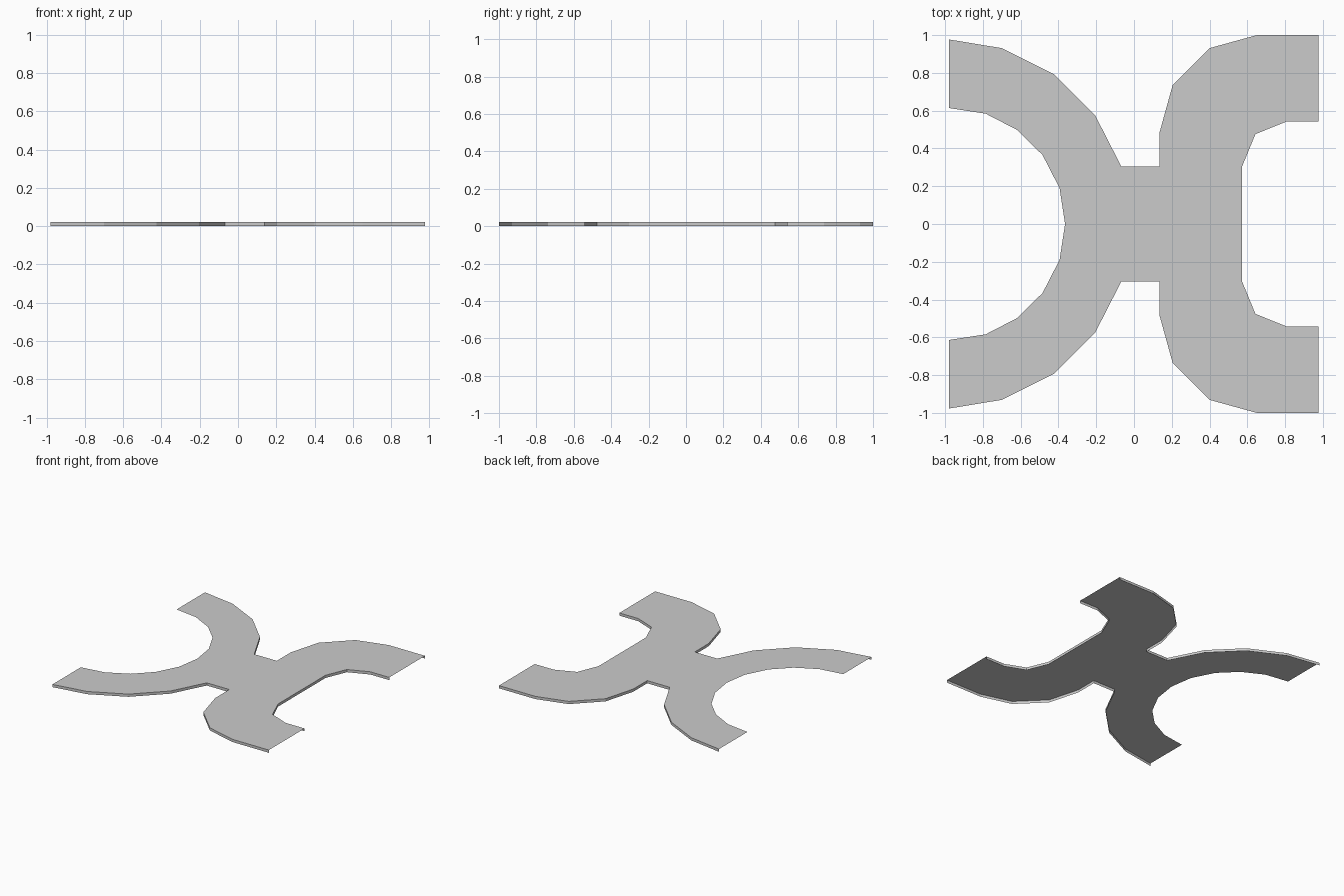
import bpy
import bmesh

cube = bpy.data.objects.get("Cube")
if cube:
    bpy.data.objects.remove(cube)

HEIGHT = 0.022

# Outline of the +y half, split into runs
outer_edge = [(-0.98, 0.977), (-0.70, 0.931), (-0.425, 0.794), (-0.205, 0.574),
              (-0.067, 0.304), (0.135, 0.304), (0.135, 0.484), (0.205, 0.737),
              (0.40, 0.931), (0.65, 1.0), (0.977, 1.0)]
wide_inner = [(0.977, 0.542), (0.807, 0.542), (0.643, 0.476), (0.572, 0.304)]
narrow_inner = [(-0.365, 0), (-0.394, 0.19), (-0.484, 0.365), (-0.617, 0.497),
                (-0.785, 0.584), (-0.98, 0.614)]


def mirrored(run):
    """Reflect a run across y = 0, keeping the winding direction."""
    return [(x, -y) for x, y in reversed(run)]


wide_side = wide_inner + mirrored(wide_inner)
narrow_side = mirrored(narrow_inner) + narrow_inner[1:]
bm = bmesh.new()


def add_run(run):
    return [bm.verts.new((x, y, HEIGHT)) for x, y in run]


# Thin top sheet
rims = [add_run(run) for run in (outer_edge, wide_side, mirrored(outer_edge))]
bare = add_run(narrow_side)
top = bm.faces.new([v for run in rims + [bare] for v in run])
top.normal_update()
if top.normal.z < 0:
    top.normal_flip()

# Hanging rim; the arm ends and the narrow inner curve stay open
for run in rims:
    base = [bm.verts.new((v.co.x, v.co.y, 0)) for v in run]
    for i in range(len(run) - 1):
        bm.faces.new((run[i], run[i + 1], base[i + 1], base[i]))

bmesh.ops.triangulate(bm, faces=[top])
mesh = bpy.data.meshes.new("curved_cross_panel")
bm.to_mesh(mesh)
bm.free()

# Plain grey finish
grey = bpy.data.materials.new("light_grey")
grey.use_nodes = True
colour = (0.6, 0.6, 0.6, 1)
grey.diffuse_color = colour
grey.node_tree.nodes["Principled BSDF"].inputs["Base Color"].default_value = colour
mesh.materials.append(grey)

panel = bpy.data.objects.new("curved_cross_panel", mesh)
bpy.context.collection.objects.link(panel)
